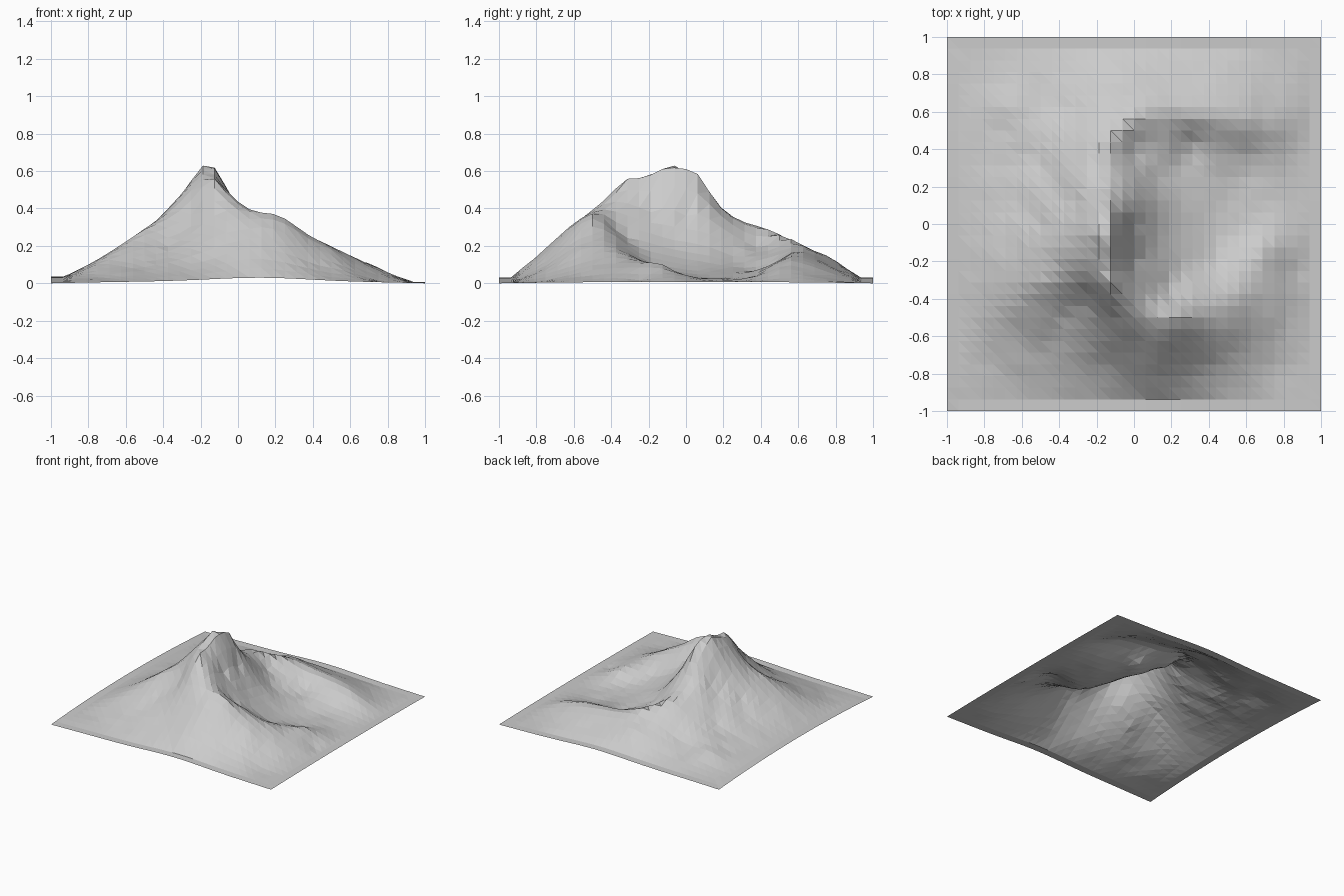
import bpy, bmesh, math
from mathutils import Vector, noise

if "Cube" in bpy.data.objects:
    bpy.data.objects.remove(bpy.data.objects["Cube"])

N = 32  # grid cells per side

# Crest lines (x, y, height) of the mountain
RIDGES = [
    # summit crest, curling north-east around the bowl
    [(-.125, -.42, .46), (-.14, -.31, .57), (-.15, -.22, .575), (-.125, -.1, .63), (-.125, 0, .61),
     (-.125, .06, .59), (-.16, .2, .39), (-.22, .33, .315), (-.15, .45, .295), (-.02, .55, .25),
     (.12, .61, .19), (.38, .57, .16), (.62, .57, .125), (.8, .5, .05)],
    # south-east shoulder
    [(-.125, -.42, .46), (0, -.5, .395), (.22, -.5, .37), (.38, -.47, .26), (.5, -.44, .2),
     (.62, -.3, .13), (.7, -.14, .11)],
    # west-south-west ridge
    [(-.19, -.06, .63), (-.3, -.16, .475), (-.4, -.24, .36), (-.5, -.33, .285), (-.58, -.42, .2),
     (-.8, -.5, .08)],
    # north spur
    [(-.15, .45, .295), (-.06, .62, .19), (-.06, .78, .14), (-.06, .9, .05)],
]
# Single heights on the slopes and the bowl floor
SPOTS = [
    (0, 0, .36), (0, -.2, .37), (.12, -.05, .23), (.25, .1, .11), (.42, .2, .05), (.62, .12, .025),
    (0, .4, .18), (.1, .25, .16), (.3, .42, .065), (.2, -.34, .24), (.42, -.2, .09), (.55, -.03, .035),
    (.83, .1, .012), (.6, .35, .035), (.1, -.75, .19), (.4, -.74, .11), (.75, -.72, .02),
    (-.25, -.4, .32), (-.38, -.5, .19), (-.06, -.64, .25), (-.17, -.72, .14), (-.62, -.62, .1),
    (-.72, -.76, .035), (.1, -.87, .085), (-.33, .1, .32), (-.5, 0, .23), (-.75, 0, .1),
    (-.5, .32, .14), (-.35, .6, .11), (-.65, .62, .08), (.28, .75, .11), (.7, .75, .035),
    (.86, -.25, .02), (.84, .35, .015), (-.8, .8, .015),
]


def edge_height(x, y):
    """Low rim of the sheet, bulging in the middle of three sides."""
    if abs(y) >= abs(x):
        return .012 * (1 - x * x) + .018 * math.exp(-((x - .12) / .35) ** 2)
    return (.035 if x < 0 else .008) * (1 - y * y)


def control_points():
    pts = []
    for line in RIDGES:
        for a, b in zip(line, line[1:]):
            a, b = Vector(a), Vector(b)
            n = max(1, round((b - a).length / .07))
            pts += [a.lerp(b, k / n) for k in range(n)]
        pts.append(Vector(line[-1]))
    pts += [Vector(s) for s in SPOTS]
    for r in (1, .9375):
        for k in range(8):
            t = r * (-1 + k / 4)
            for x, y in ((t, -r), (r, t), (-t, r), (-r, -t)):
                pts.append(Vector((x, y, edge_height(x, y))))
    kept = []
    for p in pts:
        if all((p.xy - q.xy).length > .02 for q in kept):
            kept.append(p)
    return kept


def solve(rows):
    """Gaussian elimination on an augmented matrix."""
    n = len(rows)
    for c in range(n):
        p = max(range(c, n), key=lambda r: abs(rows[r][c]))
        rows[c], rows[p] = rows[p], rows[c]
        top = rows[c]
        for r in range(c + 1, n):
            f = rows[r][c] / top[c]
            if f:
                rows[r][c:] = [u - f * v for u, v in zip(rows[r][c:], top[c:])]
    w = [0] * n
    for r in reversed(range(n)):
        w[r] = (rows[r][n] - sum(rows[r][k] * w[k] for k in range(r + 1, n))) / rows[r][r]
    return w


# Interpolate the terrain through all control points
pts = control_points()
weights = solve([[math.hypot(p.x - q.x, p.y - q.y) for q in pts] + [p.z] for p in pts])


def height(x, y):
    edge = max(abs(x), abs(y))
    if edge > .93:  # flat border strip
        return edge_height(x, y)
    z = sum(w * math.hypot(x - p.x, y - p.y) for w, p in zip(weights, pts))
    inner = min(1, max(0, (.94 - edge) * 5))
    z += .01 * inner * noise.noise(Vector((x * 7, y * 7, 3)))
    return max(0, z)


# Terrain sheet of flat triangles
bm = bmesh.new()
grid = []
for j in range(N + 1):
    y = -1 + 2 * j / N
    xs = [-1 + 2 * i / N for i in range(N + 1)]
    grid.append([bm.verts.new((x, y, height(x, y))) for x in xs])
for j in range(N):
    for i in range(N):
        a, b = grid[j][i], grid[j][i + 1]
        d, c = grid[j + 1][i], grid[j + 1][i + 1]
        bm.faces.new((a, b, d))
        bm.faces.new((b, c, d))
mesh = bpy.data.meshes.new("mountain_terrain")
bm.to_mesh(mesh)
bm.free()
bpy.context.collection.objects.link(bpy.data.objects.new("mountain_terrain", mesh))
